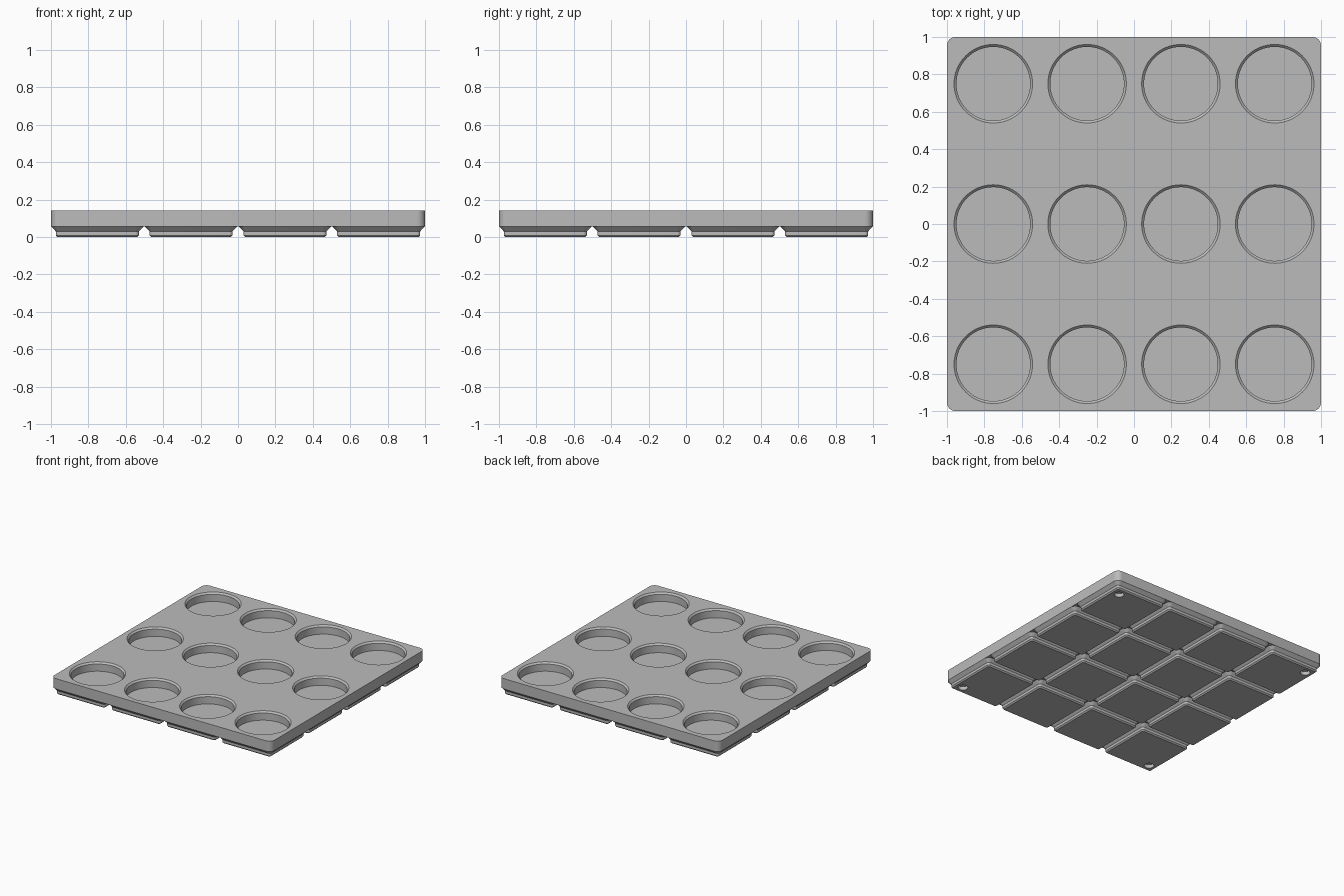
import bpy, bmesh, math

if "Cube" in bpy.data.objects:
    bpy.data.objects.remove(bpy.data.objects["Cube"])

GREY = bpy.data.materials.new("plain_grey")
GREY.diffuse_color = (0.5, 0.5, 0.5, 1)
GREY.use_nodes = True
GREY.node_tree.nodes["Principled BSDF"].inputs["Base Color"].default_value = GREY.diffuse_color

PITCH = 0.5015          # spacing of the feet
TOP, FOOT_TOP, FLOOR = 0.142, 0.057, 0.07


def rounded_square(half, radius, steps=8):
    """Outline of a square with rounded corners, centred on the origin."""
    c = half - radius
    pts = []
    for k, (sx, sy) in enumerate([(1, 1), (-1, 1), (-1, -1), (1, -1)]):
        for i in range(steps + 1):
            a = math.pi / 2 * (k + i / steps)
            pts.append((sx * c + radius * math.cos(a), sy * c + radius * math.sin(a)))
    return pts


def circle(radius, steps):
    return [(radius * math.cos(2 * math.pi * i / steps),
             radius * math.sin(2 * math.pi * i / steps)) for i in range(steps)]


def add_loft(bm, layers, x=0, y=0):
    """Closed solid through stacked outlines given as (outline, z)."""
    rings = [[bm.verts.new((px + x, py + y, z)) for px, py in outline]
             for outline, z in layers]
    n = len(rings[0])
    for lo, hi in zip(rings, rings[1:]):
        for i in range(n):
            j = (i + 1) % n
            bm.faces.new((lo[i], lo[j], hi[j], hi[i]))
    bm.faces.new(rings[0][::-1])
    bm.faces.new(rings[-1])


def make_object(name, layers, places=((0, 0),)):
    bm = bmesh.new()
    for x, y in places:
        add_loft(bm, layers, x, y)
    mesh = bpy.data.meshes.new(name)
    bm.to_mesh(mesh)
    bm.free()
    mesh.materials.append(GREY)
    obj = bpy.data.objects.new(name, mesh)
    bpy.context.collection.objects.link(obj)
    return obj


def combine(target, other, operation):
    """Apply a boolean and remove the helper."""
    mod = target.modifiers.new(operation, 'BOOLEAN')
    mod.operation, mod.solver, mod.object = operation, 'EXACT', other
    bpy.context.view_layer.objects.active = target
    bpy.ops.object.modifier_apply(modifier=mod.name)
    bpy.data.objects.remove(other, do_unlink=True)


# tray slab
tray = make_object("tray", [(rounded_square(1, 0.045), FOOT_TOP),
                            (rounded_square(1, 0.045), TOP)])

# stepped feet, sunk slightly into the slab
cells = [(i - 1.5) * PITCH for i in range(4)]
feet = make_object("feet", [
    (rounded_square(0.2125, 0.0096), 0),
    (rounded_square(0.222, 0.019), 0.0096),
    (rounded_square(0.222, 0.019), 0.031),
    (rounded_square(0.2475, 0.0448), FOOT_TOP),
    (rounded_square(0.243, 0.04), FOOT_TOP + 0.005),
], [(x, y) for x in cells for y in cells])
combine(tray, feet, 'UNION')

# round pockets with a chamfered rim
pockets = make_object("pocket_cutter", [
    (circle(0.197, 64), FLOOR),
    (circle(0.197, 64), TOP - 0.013),
    (circle(0.210, 64), TOP),
    (circle(0.210, 64), TOP + 0.02),
], [(x, y) for x in cells for y in (-0.75, 0, 0.75)])
combine(tray, pockets, 'DIFFERENCE')

# magnet holes under the outer corners
holes = make_object("magnet_cutter", [
    (circle(0.037, 32), -0.02), (circle(0.037, 32), 0.029),
], [(x, y) for x in (-0.907, 0.907) for y in (-0.907, 0.907)])
combine(tray, holes, 'DIFFERENCE')

# smooth curves, crisp edges
tray.select_set(True)
bpy.context.view_layer.objects.active = tray
bpy.ops.object.shade_smooth_by_angle(angle=math.radians(25))
